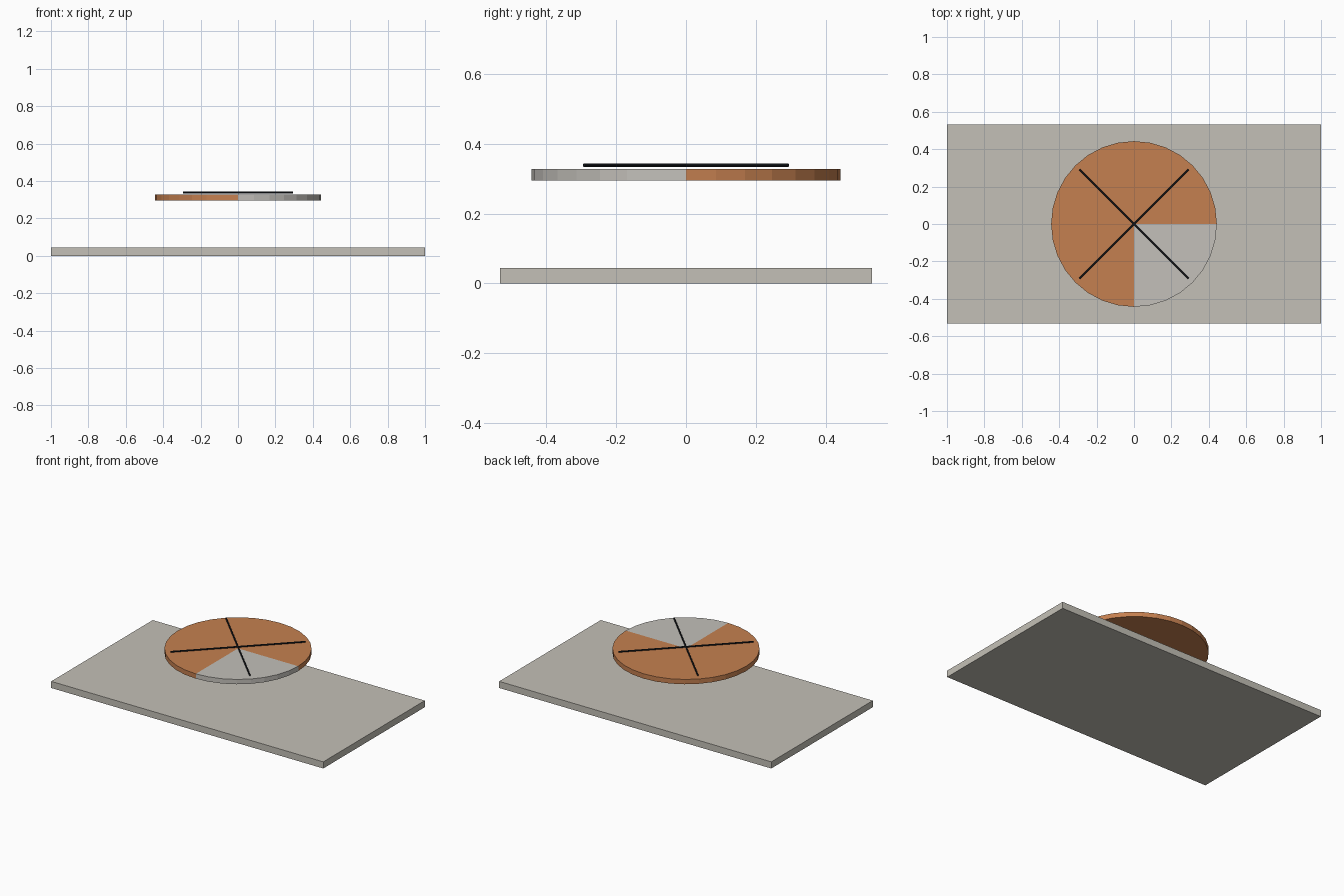
import bpy, bmesh
from math import cos, sin, pi, radians

if "Cube" in bpy.data.objects:
    bpy.data.objects.remove(bpy.data.objects["Cube"])


def material(name, srgb):
    """Flat colour from 0-255 sRGB values, stored as linear."""
    lin = [((c / 255 + 0.055) / 1.055) ** 2.4 for c in srgb]
    m = bpy.data.materials.new(name)
    m.use_nodes = True
    m.diffuse_color = (*lin, 1)
    m.node_tree.nodes["Principled BSDF"].inputs["Base Color"].default_value = (*lin, 1)
    return m


stone = material("warm grey", (196, 192, 183))
silver = material("pale silver", (195, 192, 186))
copper = material("copper orange", (197, 128, 80))
black = material("near black", (24, 28, 33))

# Base plate
bpy.ops.mesh.primitive_cube_add(size=1, location=(0, 0, 0.022))
plate = bpy.context.object
plate.name = "base_plate"
plate.scale = (2, 1.066, 0.044)
plate.data.materials.append(stone)


def sector(name, start, end, mat, radius=0.443, low=0.295, high=0.327):
    """Pie-shaped slab between two angles in degrees."""
    steps = round((end - start) / 11.25)
    bm = bmesh.new()
    ring = [(0, 0)]
    for i in range(steps + 1):
        a = radians(start + (end - start) * i / steps)
        ring.append((radius * cos(a), radius * sin(a)))
    bottom = [bm.verts.new((x, y, low)) for x, y in ring]
    top = [bm.verts.new((x, y, high)) for x, y in ring]
    n = len(ring)
    for i in range(1, n - 1):
        bm.faces.new((top[0], top[i], top[i + 1]))
        bm.faces.new((bottom[0], bottom[i + 1], bottom[i]))
    for i in range(n):
        j = (i + 1) % n
        bm.faces.new((bottom[i], bottom[j], top[j], top[i]))
    mesh = bpy.data.meshes.new(name)
    bm.to_mesh(mesh)
    bm.free()
    mesh.materials.append(mat)
    bpy.context.collection.objects.link(bpy.data.objects.new(name, mesh))


# Raised disc: three copper quarters and one silver quarter
sector("copper_disc_sector", 0, 270, copper)
sector("silver_disc_sector", 270, 360, silver)

# Crossed thin rods hovering over the disc
for name, turn in (("cross_rod_a", pi / 4), ("cross_rod_b", -pi / 4)):
    bpy.ops.mesh.primitive_cylinder_add(vertices=12, radius=0.0048, depth=0.826,
                                        location=(0, 0, 0.338),
                                        rotation=(0, pi / 2, turn))
    rod = bpy.context.object
    rod.name = name
    rod.data.materials.append(black)
    bpy.ops.object.shade_smooth_by_angle()
